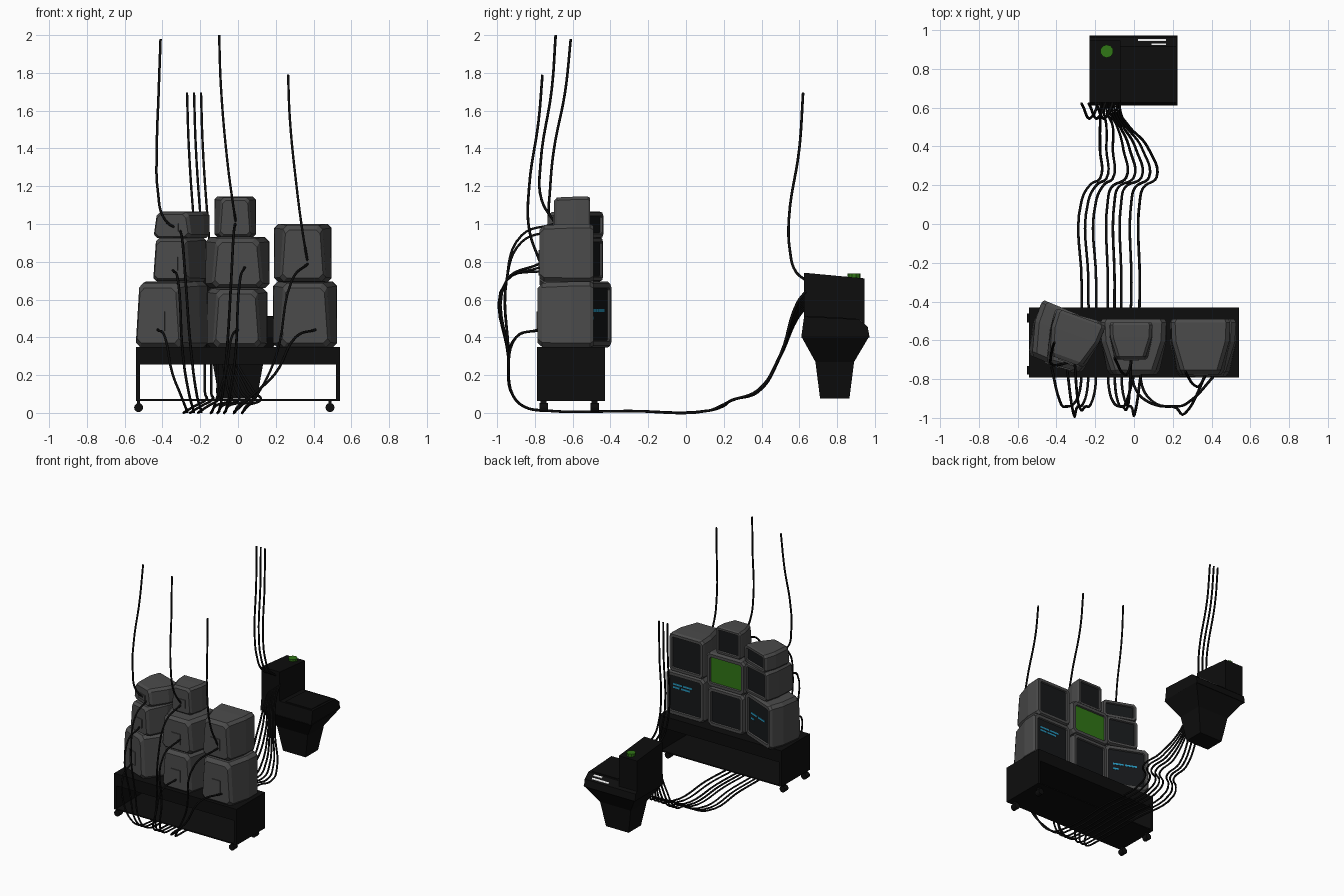
import bpy, bmesh, math
from mathutils import Vector

cube = bpy.data.objects.get("Cube")
if cube:
    bpy.data.objects.remove(cube, do_unlink=True)


def material(name, rgb):
    m = bpy.data.materials.new(name)
    m.use_nodes = True
    m.diffuse_color = (*rgb, 1)
    m.node_tree.nodes["Principled BSDF"].inputs["Base Color"].default_value = (*rgb, 1)
    return m


BLACK = material("matte black", (0.004, 0.004, 0.004))
GREY = material("casing grey", (0.07, 0.07, 0.07))
GLASS = material("dark screen", (0.008, 0.009, 0.01))
GREEN = material("green", (0.03, 0.18, 0.008))
BLUE = material("cyan blue", (0.02, 0.3, 0.5))
WHITE = material("white", (0.8, 0.8, 0.8))


def finish(bm, name, *mats):
    bmesh.ops.recalc_face_normals(bm, faces=bm.faces)
    me = bpy.data.meshes.new(name)
    bm.to_mesh(me)
    bm.free()
    for m in mats:
        me.materials.append(m)
    ob = bpy.data.objects.new(name, me)
    bpy.context.collection.objects.link(ob)
    return ob


def loft(bm, rings):
    """Skin a list of closed rings and cap both ends; returns the first cap."""
    rows = [[bm.verts.new(p) for p in ring] for ring in rings]
    n = len(rows[0])
    for a, b in zip(rows, rows[1:]):
        for i in range(n):
            bm.faces.new((a[i], a[(i + 1) % n], b[(i + 1) % n], b[i]))
    bm.faces.new(rows[-1])
    return bm.faces.new(rows[0])


def box(name, mat, x0, x1, y0, y1, z0, z1):
    bm = bmesh.new()
    loft(bm, [[(x0, y0, z), (x1, y0, z), (x1, y1, z), (x0, y1, z)] for z in (z0, z1)])
    return finish(bm, name, mat)


def prism(name, mat, x0, x1, profile):
    bm = bmesh.new()
    loft(bm, [[(x, y, z) for y, z in profile] for x in (x0, x1)])
    return finish(bm, name, mat)


def cylinder(name, mat, radius, depth, loc, sides, tilt=0):
    bm = bmesh.new()
    bmesh.ops.create_cone(bm, cap_ends=True, segments=sides, radius1=radius,
                          radius2=radius, depth=depth)
    ob = finish(bm, name, mat)
    ob.location = loc
    ob.rotation_euler.x = tilt
    return ob


def cable(name, points, radius=0.007):
    cu = bpy.data.curves.new(name, "CURVE")
    cu.dimensions = "3D"
    cu.bevel_depth, cu.bevel_resolution, cu.resolution_u = radius, 1, 6
    cu.use_fill_caps = True
    sp = cu.splines.new("BEZIER")
    sp.bezier_points.add(len(points) - 1)
    for bp, p in zip(sp.bezier_points, points):
        bp.co = p
        bp.handle_left_type = bp.handle_right_type = "AUTO"
    tmp = bpy.data.objects.new(name + "_path", cu)
    bpy.context.collection.objects.link(tmp)
    dg = bpy.context.evaluated_depsgraph_get()
    me = bpy.data.meshes.new_from_object(tmp.evaluated_get(dg))
    bpy.data.objects.remove(tmp, do_unlink=True)
    me.materials.clear()
    me.materials.append(BLACK)
    me.shade_smooth()
    bpy.context.collection.objects.link(bpy.data.objects.new(name, me))


# Television: front at local y = 0, casing tapers towards the back
def television(name, x, y, z, w, h, d, yaw=0, screen=GLASS, lines=()):
    def section(t, sx, bottom, top, lean):
        c = 0.07 * w
        a, b = sx * w / 2, sx * lean * w / 2
        z0, z1 = bottom * h, top * h
        outline = [(-a + c, z0), (a - c, z0), (a, z0 + c), (b, z1 - c),
                   (b - c, z1), (c - b, z1), (-b, z1 - c), (-a, z0 + c)]
        return [(px, -t * d, pz) for px, pz in outline]

    bm = bmesh.new()
    front = loft(bm, [section(0, 0.95, 0.03, 0.97, 1), section(0.06, 1, 0, 1, 1),
                      section(0.4, 1, 0, 1, 0.97), section(0.92, 0.8, 0.01, 0.98, 0.86),
                      section(1, 0.7, 0.07, 0.9, 0.86)])
    bmesh.ops.recalc_face_normals(bm, faces=bm.faces)
    bmesh.ops.inset_region(bm, faces=[front], thickness=0.075 * w)
    bmesh.ops.inset_region(bm, faces=[front], thickness=0.004, depth=-0.012)
    front.material_index = 1
    parts = [finish(bm, name, GREY, screen)]
    # socket plate on the back
    parts.append(box(name + "_socket", GREY, -0.04, 0.04, -d - 0.006, -d + 0.01,
                     0.25 * h, 0.55 * h))
    # glowing bars on the screen
    for i, (x0, x1, zz) in enumerate(lines):
        parts.append(box(f"{name}_bar_{i}", BLUE, x0, x1, -0.013, -0.009, zz, zz + 0.014))
    for p in parts:
        p.location = (x, y, z)
        p.rotation_euler.z = math.radians(yaw)


bars = [(0.03, 0.11, 0.24), (-0.06, 0.02, 0.24), (0.05, 0.11, 0.215), (-0.04, 0.04, 0.215)]
low_bars = [(0.02, 0.1, 0.19), (-0.08, 0.01, 0.19), (0.06, 0.1, 0.15)]
television("lower_right_tv", -0.313, -0.455, 0.345, 0.34, 0.35, 0.29, -22.5, lines=low_bars)
television("lower_middle_tv", -0.005, -0.49, 0.345, 0.32, 0.315, 0.285)
television("lower_left_tv", 0.355, -0.49, 0.345, 0.34, 0.35, 0.295, lines=bars)
television("middle_right_tv", -0.285, -0.47, 0.695, 0.25, 0.235, 0.28, -15)
television("centre_tv", -0.003, -0.49, 0.66, 0.34, 0.27, 0.285, screen=GREEN)
television("upper_left_tv", 0.343, -0.49, 0.693, 0.305, 0.307, 0.285)
television("top_right_tv", -0.27, -0.48, 0.925, 0.265, 0.14, 0.24, -20)
television("top_middle_tv", -0.015, -0.508, 0.93, 0.22, 0.215, 0.19)

# Cart: open through the front and back
box("cart_top", BLACK, -0.54, 0.54, -0.79, -0.43, 0.255, 0.35)
box("cart_floor", BLACK, -0.54, 0.54, -0.79, -0.43, 0.064, 0.073)
for side, s in (("left", 1), ("right", -1)):
    box(f"cart_side_{side}", BLACK, *sorted((s * 0.54, s * 0.52)), -0.79, -0.43, 0.07, 0.26)
    wx = 0.487 if s > 0 else -0.526
    for end, wy in (("front", -0.754), ("back", -0.484)):
        cylinder(f"wheel_{end}_{side}", BLACK, 0.024, 0.045, (wx, wy, 0.028), 12, math.pi / 2)
        box(f"wheel_mount_{end}_{side}", BLACK, wx - 0.008, wx + 0.008,
            wy - 0.015, wy + 0.015, 0.04, 0.066)

# Lectern: tapered foot, sloped desk and a taller cabinet with a button
bm = bmesh.new()
loft(bm, [[(-a, y0, z), (a, y0, z), (a, y1, z), (-a, y1, z)] for a, y0, y1, z in
          ((0.1, 0.71, 0.865, 0.075), (0.135, 0.685, 0.89, 0.27), (0.225, 0.61, 0.97, 0.405))])
finish(bm, "lectern_foot", BLACK)
prism("lectern_desk", BLACK, -0.23, 0.22,
      [(0.61, 0.4), (0.625, 0.51), (0.915, 0.495), (0.962, 0.455), (0.972, 0.4)])
prism("lectern_cabinet", BLACK, -0.23, -0.07,
      [(0.625, 0.45), (0.625, 0.742), (0.945, 0.712), (0.945, 0.45)])
prism("desk_panel", BLACK, -0.03, 0.2,
      [(0.64, 0.508), (0.64, 0.514), (0.9, 0.5), (0.9, 0.494)])
cylinder("button", GREEN, 0.034, 0.03, (-0.14, 0.89, 0.722), 10)
for i, (x0, y) in enumerate(((0.09, 0.921), (0.02, 0.942))):
    z = 0.495 - (y - 0.915) * 0.85
    prism(f"name_strip_{i}", WHITE, x0, 0.165,
          [(y, z - 0.003), (y, z + 0.002), (y + 0.01, z - 0.0065), (y + 0.01, z - 0.0115)])

# Cables from each television, along the floor and up to the lectern
ports = [(-0.425, -0.735, 0.44, -0.27), (-0.345, -0.745, 0.755, -0.235),
         (-0.305, -0.71, 0.965, -0.195), (0, -0.775, 0.44, -0.135),
         (-0.015, -0.7, 1.0, -0.1), (0.035, -0.775, 0.77, -0.065),
         (0.41, -0.785, 0.44, -0.013), (0.37, -0.775, 0.79, 0.03)]
for i, (px, py, pz, fx) in enumerate(ports):
    def at(t, y, z):
        return (px + (fx - px) * t, y, z)
    path = [(px, py, pz)]
    if pz > 0.9:
        path += [at(0.1, -0.87, pz - 0.06)]
    path += [at(0.25, -0.9 if pz < 0.5 else -0.95, min(pz - 0.04, 0.7)),
             at(0.5, -0.94, pz * 0.25 + 0.1), at(0.8, -0.915, 0.09),
             at(0.95, -0.85, 0.03), (fx, -0.74, 0.012), (fx, -0.3, 0.01), (fx, 0.12, 0.012)]
    if i < 3:
        bend = -0.175 + 0.033 * i
        path += [((fx + bend) / 2, 0.205, 0.04), (bend, 0.235, 0.065),
                 (bend, 0.38, 0.11), (bend, 0.5, 0.3)]
    else:
        bend = -0.04 + 0.039 * (i - 3)
        path += [(fx + 0.02, 0.19, 0.04), (bend, 0.24, 0.065),
                 (bend * 0.85 - 0.02, 0.38, 0.12), (bend * 0.4 - 0.07, 0.5, 0.31)]
    path += [(-0.17 + 0.014 * i, 0.59, 0.5 + 0.012 * i), (-0.17 + 0.014 * i, 0.635, 0.56 + 0.012 * i)]
    cable(f"floor_cable_{i}", path)

# Cables hanging from above
cable("hanging_cable_right", [(-0.41, -0.61, 1.98), (-0.42, -0.64, 1.7), (-0.43, -0.7, 1.39),
                              (-0.425, -0.72, 1.18), (-0.385, -0.725, 1.02), (-0.3, -0.7, 0.965)])
cable("hanging_cable_middle", [(-0.1, -0.69, 2.0), (-0.09, -0.71, 1.72), (-0.055, -0.77, 1.32),
                               (-0.03, -0.765, 1.13), (-0.01, -0.69, 1.0)])
cable("hanging_cable_left", [(0.265, -0.76, 1.79), (0.275, -0.78, 1.55), (0.31, -0.83, 1.2),
                             (0.34, -0.83, 0.97), (0.37, -0.77, 0.79)])
for i in range(3):
    x = -0.27 + 0.037 * i
    cable(f"lectern_cable_{i}", [(x, 0.62, 1.695), (x + 0.01, 0.6, 1.4), (x + 0.035, 0.545, 1.03),
                                 (x + 0.05, 0.55, 0.86), (x + 0.07, 0.58, 0.75), (x + 0.09, 0.635, 0.7)])
